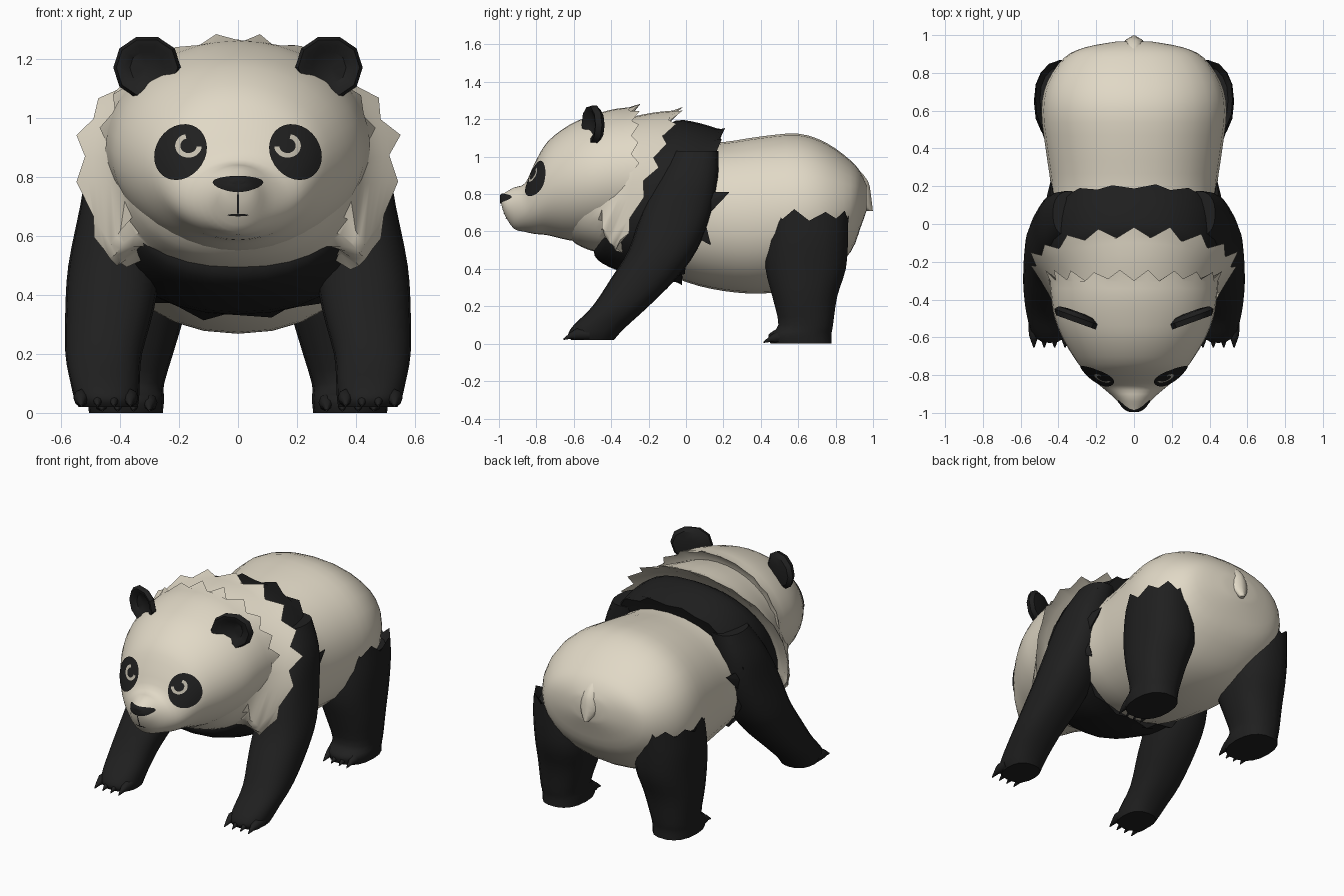
import bpy, bmesh, math, random
from mathutils import Vector, Matrix
from mathutils.bvhtree import BVHTree

if "Cube" in bpy.data.objects:
    bpy.data.objects.remove(bpy.data.objects["Cube"])

random.seed(4)


def material(name, rgb):
    m = bpy.data.materials.new(name)
    m.diffuse_color = (*rgb, 1)
    m.use_nodes = True
    m.node_tree.nodes["Principled BSDF"].inputs["Base Color"].default_value = m.diffuse_color
    return m


CREAM = material("cream_fur", (0.75, 0.69, 0.565))
BLACK = material("black_fur", (0.014, 0.014, 0.014))
IRIS = material("pale_iris", (0.55, 0.51, 0.42))
FLAT = math.pi / 2   # ring tilt for horizontal sections


def catmull(a, b, c, d, t):
    return [0.5 * (2 * q + (r - p) * t + (2 * p - 5 * q + 4 * r - s) * t * t
                   + (3 * q - p - 3 * r + s) * t ** 3) for p, q, r, s in zip(a, b, c, d)]


def loft(bm, rings, n=24, steps=3, power=1.0, low=None, jag=0.0, flare=0.05):
    """Skin rings (cx, cy, cz, rx, rh, tilt); low squares the underside,
    jag makes the last edge ragged fur."""
    rows = []
    last = len(rings) - 1
    for i in range(last):
        a, d = rings[max(i - 1, 0)], rings[min(i + 2, last)]
        rows += [catmull(a, rings[i], rings[i + 1], d, k / steps) for k in range(steps)]
    rows.append(list(rings[-1]))
    grow = Vector(rings[-1][:3]) - Vector(rings[-2][:3])
    grow.normalize()
    if jag:
        inner = list(rows[-1])
        for k in range(3):
            inner[k] -= grow[k] * jag
        inner[3] *= 0.86
        inner[4] *= 0.86
        rows.append(inner)
    loops = []
    for r, (cx, cy, cz, rx, rh, tilt) in enumerate(rows):
        ring = []
        for i in range(n):
            a = 2 * math.pi * i / n
            c, s = math.cos(a), math.sin(a)
            e = low if low and s < 0 else power
            u = math.copysign(abs(c) ** e, c) * rx
            v = math.copysign(abs(s) ** e, s) * rh
            p = Vector((cx + u, cy + v * math.sin(tilt), cz + v * math.cos(tilt)))
            if jag and r == len(rows) - 2:
                amp = random.uniform(0.6, 1.2) if i % 2 else -random.uniform(0.3, 0.8)
                p += grow * amp * jag
                p += (p - Vector((cx, cy, cz))) * flare * amp
            ring.append(bm.verts.new(p))
        loops.append(ring)
    for p, q in zip(loops, loops[1:]):
        for i in range(n):
            bm.faces.new((p[i], p[(i + 1) % n], q[(i + 1) % n], q[i]))
    bm.faces.new(loops[0])
    bm.faces.new(loops[-1])


def tuft(bm, base, tip, r, flat=0.5):
    """Pointed lock of fur, thin across x."""
    base, tip = Vector(base), Vector(tip)
    d = tip - base
    m = (Matrix.Translation((base + tip) / 2) @ Matrix.Diagonal((flat, 1, 1, 1))
         @ Vector((0, d.y, d.z)).to_track_quat('Z', 'X').to_matrix().to_4x4())
    bmesh.ops.create_cone(bm, segments=5, radius1=r, radius2=0.002,
                          depth=d.length, matrix=m, cap_ends=True)


def finish(bm, name, mat, mirror=False, angle=50, recalc=True):
    if recalc:
        bmesh.ops.recalc_face_normals(bm, faces=bm.faces)
    me = bpy.data.meshes.new(name)
    bm.to_mesh(me)
    bm.free()
    me.materials.append(mat)
    ob = bpy.data.objects.new(name, me)
    bpy.context.collection.objects.link(ob)
    bpy.ops.object.select_all(action='DESELECT')
    ob.select_set(True)
    bpy.context.view_layer.objects.active = ob
    bpy.ops.object.shade_smooth_by_angle(angle=math.radians(angle))
    if mirror:
        ob.modifiers.new("mirror", 'MIRROR').use_mirror_merge = False
    return ob


# Torso
bm = bmesh.new()
loft(bm, [(0, y, z, rx, rz, 0) for y, z, rx, rz in (
    (0.965, 0.78, 0.10, 0.07), (0.935, 0.77, 0.26, 0.145), (0.88, 0.735, 0.37, 0.245),
    (0.75, 0.717, 0.46, 0.357), (0.60, 0.708, 0.49, 0.415), (0.40, 0.688, 0.468, 0.42),
    (0.20, 0.68, 0.44, 0.398), (0.0, 0.70, 0.43, 0.37), (-0.25, 0.74, 0.38, 0.30))],
    n=28, power=0.93)
finish(bm, "torso", CREAM)

# Tail
bm = bmesh.new()
loft(bm, [(0, 0.885, 0.95, 0.02, 0.02, FLAT), (0, 0.93, 0.87, 0.05, 0.045, FLAT),
          (0, 0.95, 0.78, 0.06, 0.043, FLAT), (0, 0.98, 0.71, 0.015, 0.02, FLAT)],
     n=10, power=1.2)
finish(bm, "tail", CREAM)

# Dark shoulder and chest band
bm = bmesh.new()
loft(bm, [(0, -0.35, 0.80, 0.33, 0.29, 0.49), (0, -0.325, 0.79, 0.39, 0.36, 0.47),
          (0, -0.23, 0.80, 0.44, 0.43, 0.42), (0, -0.06, 0.76, 0.47, 0.44, 0.32),
          (0, 0.085, 0.735, 0.465, 0.42, 0.27)], n=32, power=0.88, jag=0.008)
finish(bm, "shoulder_band", BLACK)

# Neck ruff with ragged rear edge, hanging in a point at both sides
bm = bmesh.new()
loft(bm, [(0, -0.62, 0.86, 0.28, 0.25, 0.2), (0, -0.49, 0.86, 0.37, 0.34, 0.30),
          (0, -0.36, 0.86, 0.42, 0.39, 0.35), (0, -0.28, 0.865, 0.47, 0.405, 0.38),
          (0, -0.21, 0.87, 0.53, 0.41, 0.40)], n=36, low=0.85, jag=0.03)
for v in bm.verts:
    pull = max(0, 1 - abs(abs(v.co.x) - 0.43) / 0.1)
    if v.co.z < 0.75 and v.co.y > -0.42:
        v.co.z -= 0.14 * pull
        v.co.y -= 0.05 * pull
finish(bm, "neck_ruff", CREAM)

# Head
bm = bmesh.new()
loft(bm, [(0, y, z, rx, rz, 0) for y, z, rx, rz in (
    (-0.99, 0.775, 0.025, 0.02), (-0.97, 0.748, 0.06, 0.058), (-0.92, 0.725, 0.105, 0.11),
    (-0.86, 0.728, 0.175, 0.13), (-0.81, 0.775, 0.235, 0.188), (-0.74, 0.83, 0.295, 0.25),
    (-0.62, 0.862, 0.37, 0.31), (-0.50, 0.882, 0.42, 0.34), (-0.38, 0.90, 0.44, 0.355),
    (-0.28, 0.905, 0.45, 0.36))], n=40, jag=0.03)
head = finish(bm, "head", CREAM)
tree = BVHTree.FromPolygons([v.co for v in head.data.vertices],
                            [p.vertices[:] for p in head.data.polygons])


def face_plate(name, mat, x, z, a, b, rot=0.0, lift=0.005, r0=0.02, arc=(0, 360),
               mirror=False, taper=0.0):
    """Thin elliptical marking draped on the front of the head."""
    bm = bmesh.new()
    n, m = 28, 5
    grid = []
    for i in range(n + 1):
        t = math.radians(arc[0] + (arc[1] - arc[0]) * i / n)
        row = []
        for j in range(m + 1):
            r = r0 + (1 - r0) * j / m
            u, v = a * r * math.cos(t), b * r * math.sin(t)
            u *= 1 + taper * v / b
            p = Vector((x + u * math.cos(rot) - v * math.sin(rot), -2,
                        z + u * math.sin(rot) + v * math.cos(rot)))
            hit, nor, _, _ = tree.ray_cast(p, Vector((0, 1, 0)))
            if hit is None:
                hit, nor, _, _ = tree.find_nearest(Vector((p.x, -0.97, p.z)))
            if nor.y > 0:
                nor = -nor
            row.append(bm.verts.new(hit + nor * lift))
        grid.append(row)
    for p, q in zip(grid, grid[1:]):
        for j in range(m):
            bm.faces.new((p[j], p[j + 1], q[j + 1], q[j]))
    bmesh.ops.remove_doubles(bm, verts=bm.verts, dist=0.0002)
    bmesh.ops.recalc_face_normals(bm, faces=bm.faces)
    if sum(f.normal.y * f.calc_area() for f in bm.faces) > 0:
        bmesh.ops.reverse_faces(bm, faces=bm.faces)
    return finish(bm, name, mat, mirror, recalc=False)


# Face markings
face_plate("eye_patch", BLACK, 0.192, 0.882, 0.098, 0.083, rot=-1.0, lift=0.006, mirror=True)
face_plate("eye_ring", IRIS, 0.165, 0.902, 0.044, 0.04, lift=0.009, r0=0.62,
           arc=(185, 435), mirror=True)
face_plate("nose", BLACK, 0, 0.774, 0.08, 0.025, lift=0.005, taper=0.25)
face_plate("mouth_line", BLACK, 0, 0.71, 0.004, 0.04, lift=0.004)
face_plate("lip_line", BLACK, 0, 0.672, 0.035, 0.004, lift=0.004)

# Ears with a hollow front
bm = bmesh.new()
loft(bm, [(0.308, y, 1.17, r * 1.06, r, 0) for y, r in (
    (-0.46, 0.04), (-0.467, 0.085), (-0.49, 0.108), (-0.52, 0.098),
    (-0.515, 0.078), (-0.495, 0.055), (-0.49, 0.008))], n=10, steps=1, power=0.95)
for v in bm.verts:
    v.co.y += (v.co.x - 0.31) * 0.36
finish(bm, "ear", BLACK, mirror=True, angle=35)


def claws(bm, xs, front, z):
    """Row of toes ending in pointed claws."""
    for x in xs:
        loft(bm, [(x, front + 0.14, z + 0.033, 0.028, 0.03, 0),
                  (x, front + 0.07, z + 0.033, 0.027, 0.03, 0),
                  (x, front + 0.04, z + 0.026, 0.017, 0.018, 0),
                  (x, front, z + 0.006, 0.003, 0.004, 0)], n=8, steps=1)


# Front legs with elbow fur
bm = bmesh.new()
loft(bm, [(x, y, z, rx, ry, FLAT) for x, y, z, rx, ry in (
    (0.44, -0.50, 0.02, 0.10, 0.115), (0.445, -0.495, 0.05, 0.11, 0.135),
    (0.45, -0.455, 0.10, 0.117, 0.145), (0.455, -0.35, 0.20, 0.13, 0.15),
    (0.435, -0.225, 0.35, 0.15, 0.175), (0.42, -0.125, 0.50, 0.155, 0.183),
    (0.41, -0.05, 0.70, 0.125, 0.187), (0.38, 0.01, 0.88, 0.12, 0.16),
    (0.34, 0.055, 1.03, 0.09, 0.12))], n=20, power=0.85)
tuft(bm, (0.43, 0.07, 0.74), (0.45, 0.23, 0.81), 0.08)
tuft(bm, (0.42, 0.03, 0.66), (0.44, 0.13, 0.53), 0.08)
claws(bm, (0.365, 0.42, 0.475, 0.53), -0.655, 0.018)
finish(bm, "front_leg", BLACK, mirror=True)

# Back legs with ragged top edge
bm = bmesh.new()
loft(bm, [(x, y, z, rx, ry, FLAT) for x, y, z, rx, ry in (
    (0.38, 0.615, 0.0, 0.125, 0.165), (0.38, 0.61, 0.05, 0.13, 0.17),
    (0.38, 0.64, 0.10, 0.13, 0.148), (0.365, 0.635, 0.25, 0.16, 0.175),
    (0.347, 0.64, 0.40, 0.18, 0.217), (0.355, 0.65, 0.55, 0.175, 0.219),
    (0.36, 0.66, 0.68, 0.162, 0.21))], n=18, power=0.85, jag=0.035, flare=0.0)
claws(bm, (0.30, 0.353, 0.407, 0.46), 0.415, 0.002)
finish(bm, "back_leg", BLACK, mirror=True)
